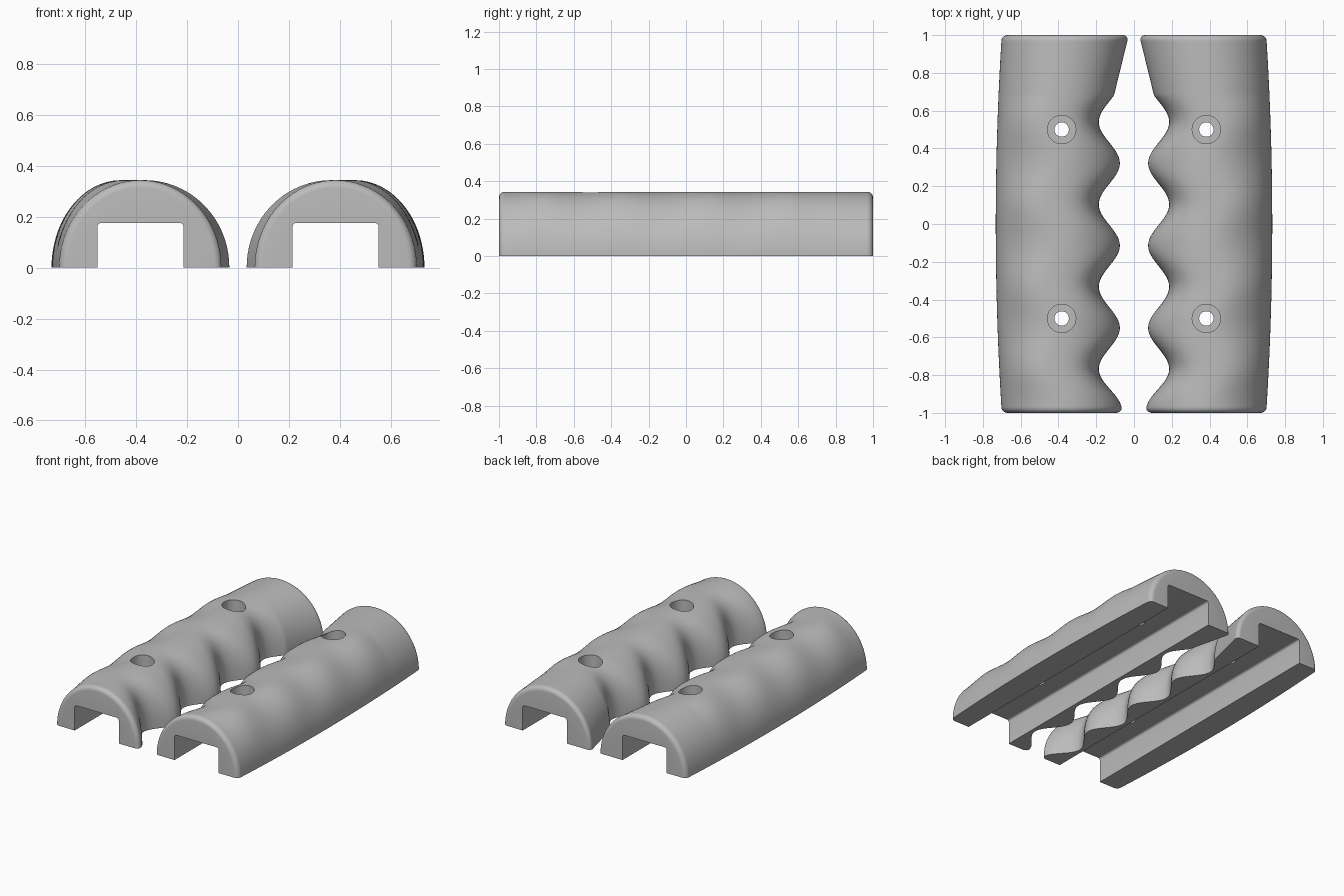
import bpy, bmesh
from math import sin, cos, pi, sqrt

cube = bpy.data.objects.get("Cube")
if cube:
    bpy.data.objects.remove(cube, do_unlink=True)

HEIGHT = 0.343
FILLET = 0.03
AXIS = 0.383          # centre line of the channel and the screw holes
HALF_SLOT, SLOT_TOP, SLOT_R = 0.169, 0.175, 0.015
PITCH, FIRST_GROOVE = 0.436, 0.54

grey = bpy.data.materials.new("plain grey")
grey.use_nodes = True
colour = (0.5, 0.5, 0.5, 1)
grey.diffuse_color = colour
grey.node_tree.nodes["Principled BSDF"].inputs["Base Color"].default_value = colour


def groove(y):
    """Finger wave: 1 in the bottom of a groove, 0 on a ridge."""
    return 0.5 + 0.5 * cos(2 * pi * (y - FIRST_GROOVE) / PITCH)


def inner_edge(y):
    if y > 0.68:                       # flared heel
        return 0.106 - 0.245 * (y - 0.68)
    ridge = 0.064 if y < -0.77 else 0.075
    return ridge + (0.186 - ridge) * groove(y)


def section(y, inset):
    """Closed outline: domed outside, then the rounded square channel."""
    inner, outer = inner_edge(y), 0.732 - 0.032 * y * y
    mid, half = (inner + outer) / 2, (outer - inner) / 2 - inset
    full = 2 + 0.8 * (groove(y) if y < 0.68 else groove(0.68) * (1 - y) / 0.32)
    points = []
    steps = 56
    for i in range(steps + 1):
        a = pi * i / steps
        c, s = cos(a), max(sin(a), 0)
        power = 2 / full if c > 0 else 1
        points.append((mid - half * (1 if c > 0 else -1) * abs(c) ** power,
                       (HEIGHT - inset) * s ** power))
    points.append((AXIS + HALF_SLOT, 0))
    for side, start in ((1, 0), (-1, pi / 2)):
        for k in range(5):
            a = start + pi / 2 * k / 4
            points.append((AXIS + side * (HALF_SLOT - SLOT_R) + SLOT_R * cos(a),
                           SLOT_TOP - SLOT_R + SLOT_R * sin(a)))
    points.append((AXIS - HALF_SLOT, 0))
    return points


def stations():
    """Positions along the grip with the inset of the rounded ends."""
    ends = [(1 - FILLET + FILLET * sin(pi / 2 * k / 6),
             FILLET * (1 - cos(pi / 2 * k / 6))) for k in range(1, 7)]
    span = 1 - FILLET
    body = [(-span + 2 * span * i / 180, 0) for i in range(181)]
    return [(-y, d) for y, d in reversed(ends)] + body + ends


def cut_cylinder(target, x, y, radius, low, high):
    bpy.ops.mesh.primitive_cylinder_add(vertices=48, radius=radius, depth=high - low,
                                        location=(x, y, (low + high) / 2))
    cutter = bpy.context.object
    cutter.name = "hole_cutter"
    cutter.hide_render = True
    cutter.data.materials.append(grey)
    mod = target.modifiers.new("hole", 'BOOLEAN')
    mod.operation, mod.solver, mod.object = 'DIFFERENCE', 'EXACT', cutter
    bpy.context.view_layer.objects.active = target
    bpy.ops.object.modifier_apply(modifier=mod.name)
    bpy.data.objects.remove(cutter, do_unlink=True)


def make_grip(name, side):
    # Lofted body
    bm = bmesh.new()
    rings = [[bm.verts.new((side * x, y, z)) for x, z in section(y, d)]
             for y, d in stations()]
    for a, b in zip(rings, rings[1:]):
        for i in range(len(a)):
            j = (i + 1) % len(a)
            bm.faces.new((a[i], a[j], b[j], b[i]))
    bm.faces.new(rings[0])
    bm.faces.new(rings[-1])
    bmesh.ops.recalc_face_normals(bm, faces=bm.faces)
    mesh = bpy.data.meshes.new(name)
    bm.to_mesh(mesh)
    bm.free()
    mesh.materials.append(grey)
    grip = bpy.data.objects.new(name, mesh)
    bpy.context.collection.objects.link(grip)

    # Counterbored screw holes
    for y in (-0.5, 0.5):
        cut_cylinder(grip, side * AXIS, y, 0.075, 0.25, 0.5)
        cut_cylinder(grip, side * AXIS, y, 0.038, 0.1, 0.4)

    bpy.ops.object.select_all(action='DESELECT')
    grip.select_set(True)
    bpy.context.view_layer.objects.active = grip
    bpy.ops.object.shade_smooth_by_angle(angle=0.6)


make_grip("left_grip", 1)
make_grip("right_grip", -1)
